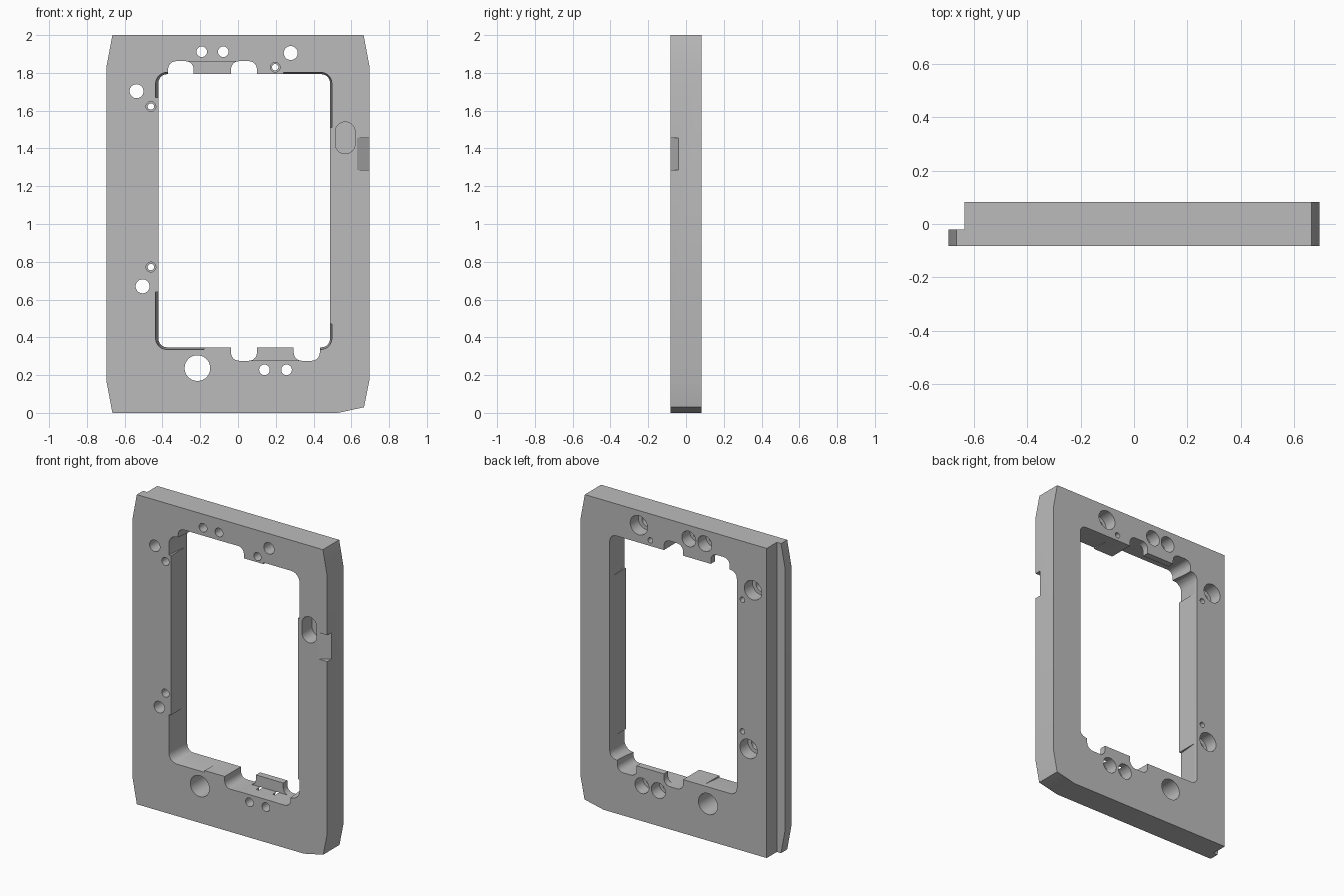
import bpy, bmesh, math

if "Cube" in bpy.data.objects:
    bpy.data.objects.remove(bpy.data.objects["Cube"], do_unlink=True)

FRONT, BACK = -0.083, 0.083
OUT = 0.12  # cutters reach past both faces

grey = bpy.data.materials.new("plain grey")
grey.use_nodes = True
grey.diffuse_color = (0.5, 0.5, 0.5, 1)
grey.node_tree.nodes["Principled BSDF"].inputs["Base Color"].default_value = (0.5, 0.5, 0.5, 1)


def finish(name, bm):
    bmesh.ops.recalc_face_normals(bm, faces=bm.faces)
    mesh = bpy.data.meshes.new(name)
    bm.to_mesh(mesh)
    bm.free()
    mesh.materials.append(grey)
    obj = bpy.data.objects.new(name, mesh)
    bpy.context.collection.objects.link(obj)
    return obj


def loft(name, front, back, y0, y1):
    """Solid between a front outline and a back outline of (x, z) points."""
    bm = bmesh.new()
    a = [bm.verts.new((x, y0, z)) for x, z in front]
    b = [bm.verts.new((x, y1, z)) for x, z in back]
    bm.faces.new(a)
    bm.faces.new(b[::-1])
    for i in range(len(a)):
        j = (i + 1) % len(a)
        bm.faces.new((a[i], a[j], b[j], b[i]))
    return finish(name, bm)


def prism(name, pts, y0=-OUT, y1=OUT):
    return loft(name, pts, pts, y0, y1)


def rounded(x0, x1, z0, z1, r, steps=6):
    pts = []
    corners = ((x1 - r, z1 - r), (x0 + r, z1 - r), (x0 + r, z0 + r), (x1 - r, z0 + r))
    for k, (cx, cz) in enumerate(corners):
        for s in range(steps + 1):
            t = math.pi / 2 * (k + s / steps)
            pts.append((cx + r * math.cos(t), cz + r * math.sin(t)))
    return pts


def rect(x0, x1, z0, z1):
    return [(x0, z0), (x1, z0), (x1, z1), (x0, z1)]


def circle(x, z, r, n=28):
    return [(x + r * math.cos(2 * math.pi * i / n), z + r * math.sin(2 * math.pi * i / n))
            for i in range(n)]


def boolean(obj, cutter, operation="DIFFERENCE"):
    cutter.hide_render = True
    mod = obj.modifiers.new("cut", "BOOLEAN")
    mod.operation = operation
    mod.solver = "EXACT"
    mod.object = cutter
    bpy.context.view_layer.update()
    graph = bpy.context.evaluated_depsgraph_get()
    mesh = bpy.data.meshes.new_from_object(obj.evaluated_get(graph))
    obj.modifiers.clear()
    obj.data = mesh
    bpy.data.objects.remove(cutter, do_unlink=True)


# Outer plate with clipped corners
plate = prism("frame_plate", [
    (-0.665, 0), (0.53, 0), (0.667, 0.03), (0.695, 0.17), (0.695, 1.84),
    (0.665, 2), (-0.665, 2), (-0.695, 1.84), (-0.695, 0.16)], FRONT, BACK)

# Rear rebate along the right edge
boolean(plate, prism("rebate", rect(-0.8, -0.635, -0.1, 2.1), -0.02, OUT))

# Main window
boolean(plate, prism("window", rounded(-0.421, 0.487, 0.347, 1.793, 0.045)))

# Tapered relief at the front of each window corner
for x0, x1, z0, z1 in ((-0.6, -0.3, 1.67, 1.9), (0.24, 0.6, 1.51, 1.9),
                       (-0.6, -0.18, 0.2, 0.64), (0.4, 0.6, 0.2, 0.47)):
    relief = loft("relief", rounded(-0.437, 0.498, 0.335, 1.803, 0.06),
                  rounded(-0.422, 0.486, 0.348, 1.792, 0.05), FRONT - 0.005, 0.06)
    boolean(relief, prism("zone", rect(x0, x1, z0, z1)), "INTERSECT")
    boolean(plate, relief)

# Rounded lobes either side of each tab, and the recess in front of the tab
for x0, x1, z0, z1 in ((-0.37, -0.235, 1.6, 1.862), (-0.037, 0.1, 1.6, 1.862),
                       (-0.037, 0.1, 0.276, 0.5), (0.295, 0.433, 0.276, 0.5)):
    boolean(plate, prism("lobe", rounded(x0, x1, z0, z1, 0.042)))
for x0, x1, z0, z1 in ((-0.28, 0.01, 1.7, 1.861), (0.05, 0.34, 0.277, 0.45)):
    boolean(plate, prism("tab_recess", rect(x0, x1, z0, z1), -OUT, 0.04))

# Screw holes: x, z, through radius, rear counterbore radius
for x, z, r, bore in ((-0.192, 1.912, 0.028, 0.05), (-0.078, 1.912, 0.028, 0.05),
                      (0.14, 0.228, 0.028, 0.05), (0.257, 0.228, 0.028, 0.05),
                      (0.279, 1.905, 0.037, 0.062), (-0.537, 1.703, 0.037, 0.062),
                      (-0.505, 0.67, 0.037, 0.062), (-0.215, 0.237, 0.068, 0)):
    boolean(plate, prism("hole", circle(x, z, r)))
    if bore:
        boolean(plate, prism("counterbore", circle(x, z, bore), 0.0, OUT))

# Pin holes, wider at the front
for x, z in ((0.197, 1.83), (-0.461, 1.622), (-0.461, 0.772)):
    boolean(plate, prism("pin_hole", circle(x, z, 0.017)))
    boolean(plate, prism("pin_seat", circle(x, z, 0.026), -OUT, 0.03))

# Blind oval pocket on the front
boolean(plate, prism("oval_pocket", rounded(0.515, 0.62, 1.372, 1.54, 0.0524, 10), -OUT, 0.02))

# Sloped thumb notch on the left edge
bm = bmesh.new()
ends = [[bm.verts.new((x, y, z)) for x, y in
         ((0.63, FRONT), (0.63, -OUT), (0.75, -OUT), (0.75, -0.004), (0.695, -0.04))]
        for z in (1.285, 1.455)]
bm.faces.new(ends[0])
bm.faces.new(ends[1][::-1])
for i in range(5):
    j = (i + 1) % 5
    bm.faces.new((ends[0][i], ends[0][j], ends[1][j], ends[1][i]))
boolean(plate, finish("thumb_notch", bm))

# Smooth the round walls, keep edges sharp
bpy.ops.object.select_all(action="DESELECT")
plate.select_set(True)
bpy.context.view_layer.objects.active = plate
bpy.ops.object.shade_smooth_by_angle(angle=math.radians(25))
